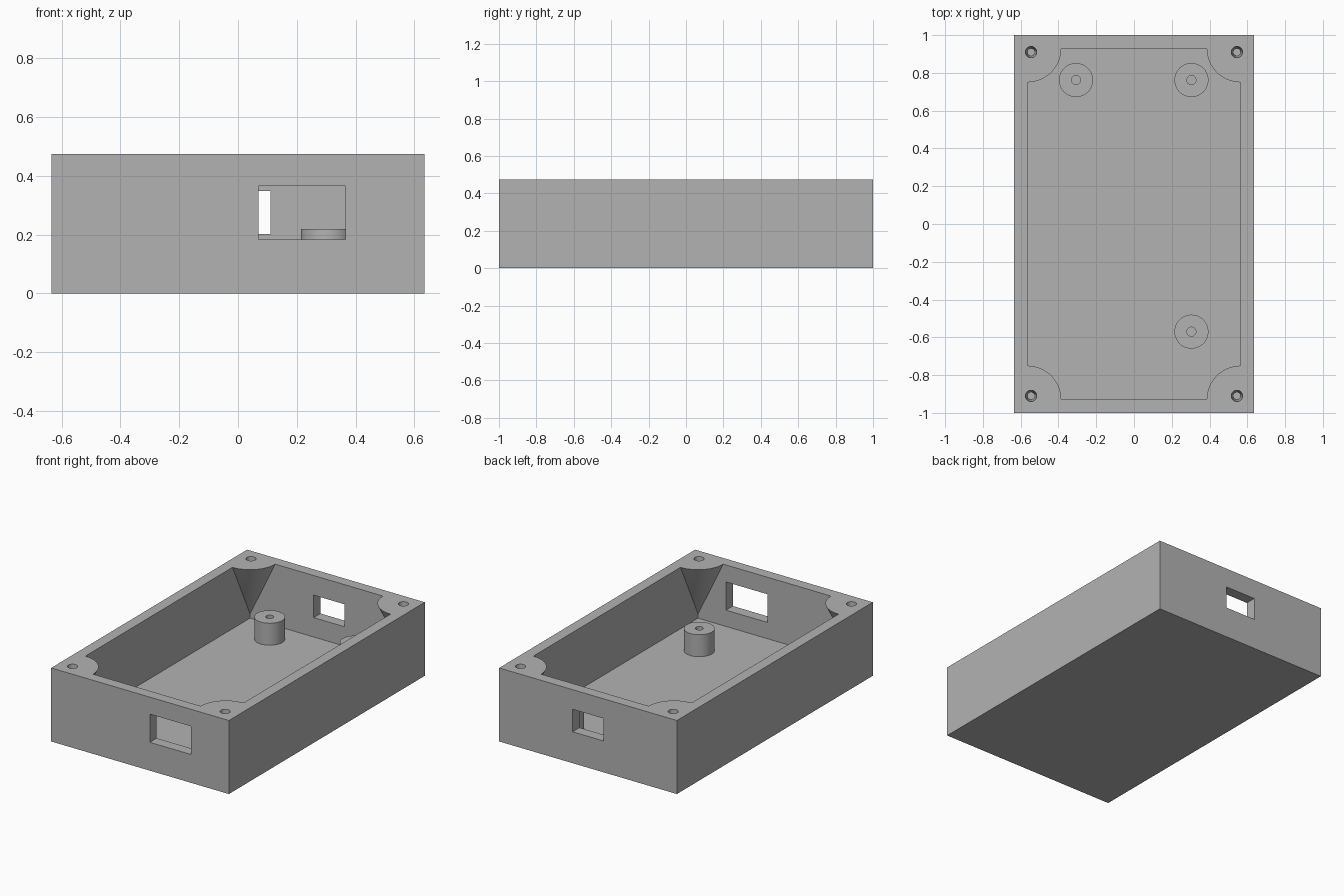
import bpy
import math

if "Cube" in bpy.data.objects:
    bpy.data.objects.remove(bpy.data.objects["Cube"], do_unlink=True)

# Overall dimensions
HALF_X, HALF_Y, HEIGHT = 0.635, 1.0, 0.475
CAVITY_X, CAVITY_Y, FLOOR = 0.565, 0.93, 0.078
POST_TOP = 0.22

grey = bpy.data.materials.new("plain grey")
grey.use_nodes = True
COLOUR = (0.45, 0.45, 0.45, 1)
grey.diffuse_color = COLOUR
grey.node_tree.nodes["Principled BSDF"].inputs["Base Color"].default_value = COLOUR


def finish(name):
    obj = bpy.context.object
    obj.name = name
    obj.data.materials.append(grey)
    return obj


def box(name, low, high):
    centre = [(a + b) / 2 for a, b in zip(low, high)]
    bpy.ops.mesh.primitive_cube_add(size=1, location=centre)
    bpy.context.object.scale = [b - a for a, b in zip(low, high)]
    bpy.ops.object.transform_apply(location=False, rotation=False, scale=True)
    return finish(name)


def cone(name, x, y, z0, z1, r0, r1, sides=48):
    bpy.ops.mesh.primitive_cone_add(vertices=sides, radius1=r0, radius2=r1,
                                    depth=z1 - z0, location=(x, y, (z0 + z1) / 2))
    return finish(name)


def cut(target, cutter):
    cutter.hide_render = True
    mod = target.modifiers.new("cut", "BOOLEAN")
    mod.operation = "DIFFERENCE"
    mod.solver = "EXACT"
    mod.object = cutter
    bpy.context.view_layer.objects.active = target
    bpy.ops.object.modifier_apply(modifier=mod.name)
    bpy.data.objects.remove(cutter, do_unlink=True)


def smooth(obj):
    bpy.ops.object.select_all(action="DESELECT")
    obj.select_set(True)
    bpy.context.view_layer.objects.active = obj
    bpy.ops.object.shade_smooth_by_angle(angle=math.radians(30))


corners = [(sx, sy) for sx in (-1, 1) for sy in (-1, 1)]

# Cavity, with a tapering screw boss left standing in each corner
cavity = box("cavity_cutter", (-CAVITY_X, -CAVITY_Y, FLOOR), (CAVITY_X, CAVITY_Y, HEIGHT + 0.1))
APEX, BOSS_RADIUS = 0.105, 0.18
over = 0.15
grow = (HEIGHT + over - APEX) / (HEIGHT - APEX)
for sx, sy in corners:
    cut(cavity, cone("boss_cutter", sx * CAVITY_X, sy * CAVITY_Y, APEX, HEIGHT + over,
                     0, BOSS_RADIUS * grow, 64))

# Open-topped case
case = box("case", (-HALF_X, -HALF_Y, 0), (HALF_X, HALF_Y, HEIGHT))
cut(case, cavity)

# Connector openings in the front and back walls
cut(case, box("front_opening", (0.07, -1.1, 0.183), (0.365, -0.85, 0.365)))
cut(case, box("back_opening", (-0.11, 0.85, 0.203), (0.11, 1.1, 0.348)))

# Tapered screw holes in the corners
for sx, sy in corners:
    cut(case, cone("screw_hole", sx * 0.545, sy * 0.91, HEIGHT - 0.15, HEIGHT + 0.001,
                   0.02, 0.03, 32))
smooth(case)

# Board posts with pilot holes
posts = {"back_right_post": (-0.307, 0.762),
         "back_left_post": (0.304, 0.762),
         "front_left_post": (0.304, -0.57)}
for name, (x, y) in posts.items():
    post = cone(name, x, y, FLOOR - 0.01, POST_TOP, 0.09, 0.09)
    cut(post, cone("pilot_hole", x, y, FLOOR + 0.01, POST_TOP + 0.02, 0.024, 0.024, 32))
    smooth(post)
